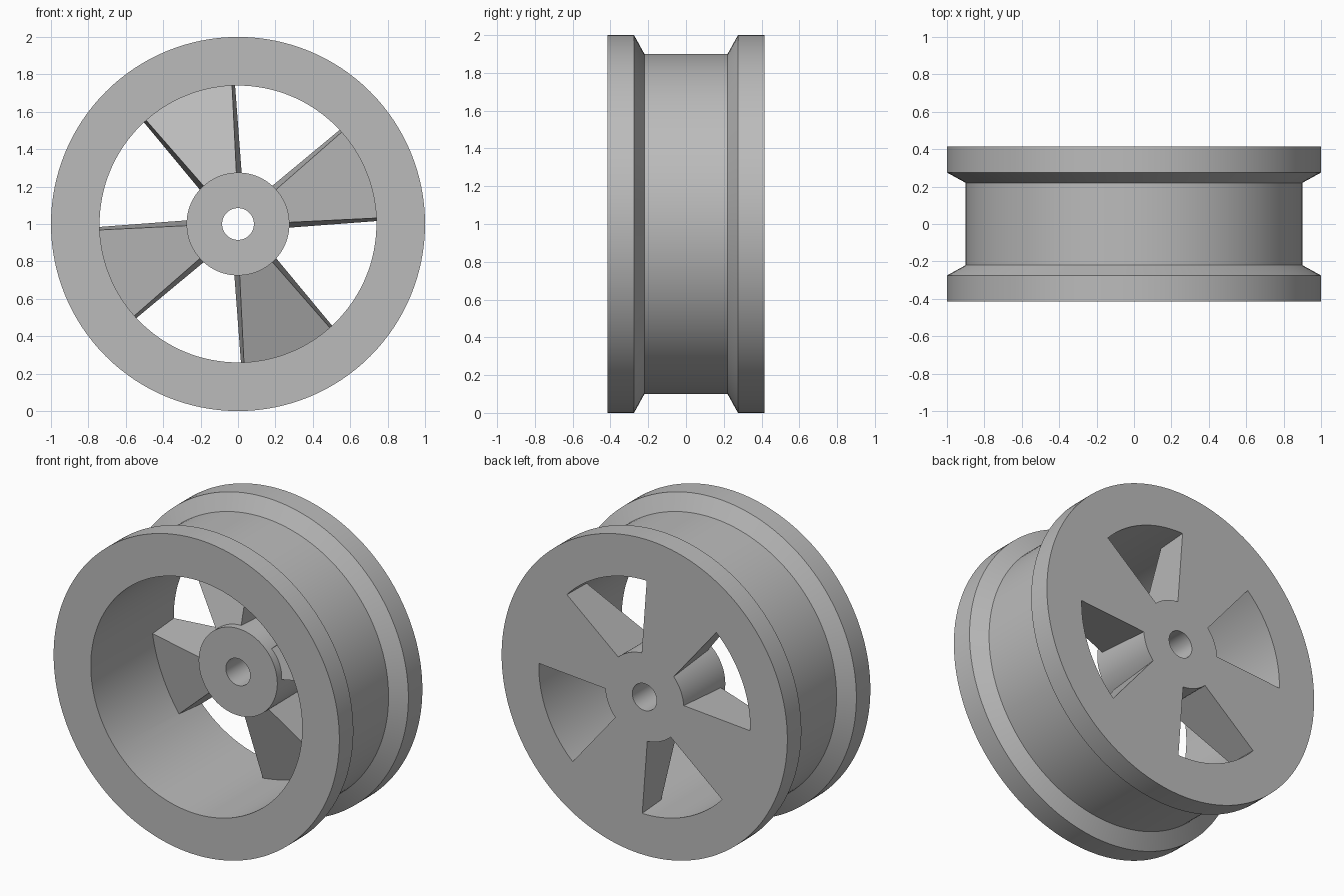
import bpy, bmesh
from math import sin, cos, pi, radians

SEGMENTS = 128
HALF_WIDTH = 0.415
CENTRE_Z = 1.0

# Remove the default cube
cube = bpy.data.objects.get("Cube")
if cube:
    bpy.data.objects.remove(cube, do_unlink=True)

# Single plain metal colour
grey = (0.5, 0.5, 0.5, 1)
metal = bpy.data.materials.new("grey metal")
metal.use_nodes = True
metal.diffuse_color = grey
metal.node_tree.nodes["Principled BSDF"].inputs["Base Color"].default_value = grey


def make_object(name, bm):
    bmesh.ops.recalc_face_normals(bm, faces=bm.faces)
    mesh = bpy.data.meshes.new(name)
    bm.to_mesh(mesh)
    bm.free()
    mesh.materials.append(metal)
    obj = bpy.data.objects.new(name, mesh)
    bpy.context.collection.objects.link(obj)
    return obj


def revolve(name, profile):
    """Turn a closed (radius, y) profile around the axle."""
    bm = bmesh.new()
    rings = []
    for i in range(SEGMENTS):
        a = 2 * pi * i / SEGMENTS
        rings.append([bm.verts.new((r * cos(a), y, CENTRE_Z + r * sin(a)))
                      for r, y in profile])
    n = len(profile)
    for i, ring in enumerate(rings):
        nxt = rings[(i + 1) % SEGMENTS]
        for j in range(n):
            k = (j + 1) % n
            bm.faces.new((ring[j], ring[k], nxt[k], nxt[j]))
    return make_object(name, bm)


def make_spoke(name, angle):
    """Flaring spoke: flat back, sloping front, slightly drafted sides."""
    ux, uz = cos(angle), sin(angle)
    bm = bmesh.new()
    sections = []
    for s in (0.18, 0.78):
        front = 0.04 + 0.36 * (s - 0.247)
        back_w = 0.042 + 0.319 * s
        front_w = back_w - 0.08 * (HALF_WIDTH - front)
        corners = [(-back_w, HALF_WIDTH), (back_w, HALF_WIDTH),
                   (front_w, front), (-front_w, front)]
        sections.append([bm.verts.new((s * ux - w * uz, y, CENTRE_Z + s * uz + w * ux))
                         for w, y in corners])
    inner, outer = sections
    bm.faces.new(inner)
    bm.faces.new(outer)
    for j in range(4):
        k = (j + 1) % 4
        bm.faces.new((inner[j], inner[k], outer[k], outer[j]))
    return make_object(name, bm)


# Barrel with a flange at each edge
half = [(1.0, HALF_WIDTH), (1.0, 0.275), (0.9, 0.22)]
profile = [(0.74, HALF_WIDTH)] + half
profile += [(r, -y) for r, y in reversed(profile)]
wheel = revolve("wheel_rim", profile)

# Hub with axle hole, and four spokes
hub = revolve("hub", [(0.085, 0), (0.275, 0), (0.275, HALF_WIDTH), (0.085, HALF_WIDTH)])
parts = [hub] + [make_spoke(f"spoke_{i + 1}", radians(22 + 90 * i)) for i in range(4)]

# Fuse everything into one solid casting
bpy.ops.object.select_all(action='DESELECT')
wheel.select_set(True)
bpy.context.view_layer.objects.active = wheel
for part in parts:
    union = wheel.modifiers.new("join " + part.name, 'BOOLEAN')
    union.operation = 'UNION'
    union.solver = 'EXACT'
    union.object = part
    bpy.ops.object.modifier_apply(modifier=union.name)
    bpy.data.objects.remove(part, do_unlink=True)

# Merge the flat faces, then shade the round ones smooth
bm = bmesh.new()
bm.from_mesh(wheel.data)
bmesh.ops.remove_doubles(bm, verts=bm.verts, dist=0.0001)
bmesh.ops.dissolve_limit(bm, angle_limit=radians(0.5), verts=bm.verts, edges=bm.edges)
bm.to_mesh(wheel.data)
bm.free()
bpy.ops.object.shade_smooth_by_angle(angle=radians(20))
